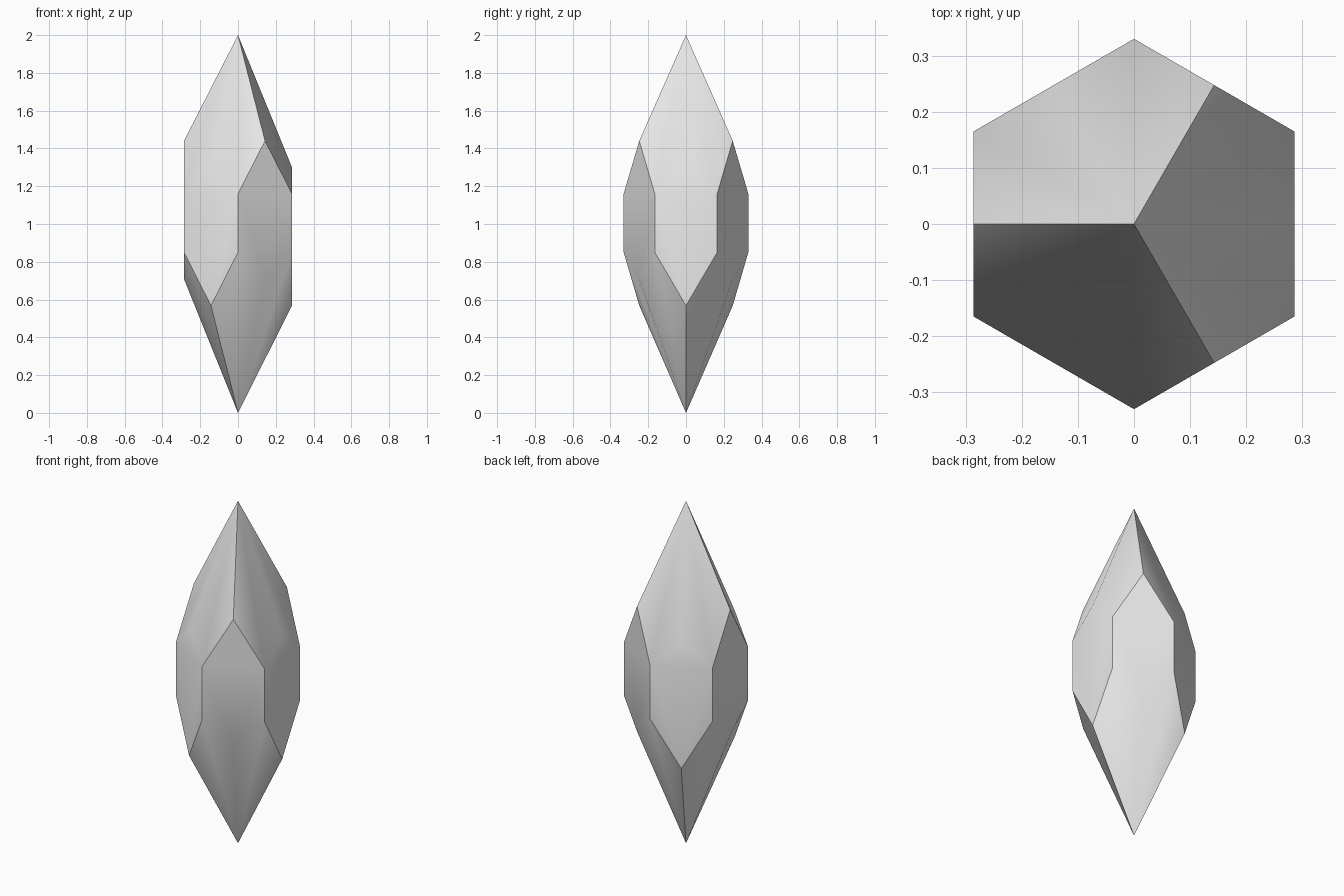
import bpy
import bmesh
from math import cos, sin, radians

default_cube = bpy.data.objects.get("Cube")
if default_cube:
    bpy.data.objects.remove(default_cube, do_unlink=True)

CORNER_RADIUS = 0.33
SIDE_RADIUS = CORNER_RADIUS * cos(radians(30))

# Plain grey stone
stone = bpy.data.materials.new("grey_stone")
stone.use_nodes = True
grey = (0.8, 0.8, 0.8, 1.0)
stone.diffuse_color = grey
stone.node_tree.nodes["Principled BSDF"].inputs["Base Color"].default_value = grey

bm = bmesh.new()


def ring_point(radius, angle, z):
    a = radians(angle)
    return bm.verts.new((radius * cos(a), radius * sin(a), z))


# Points: two tips, the six prism corners and the middle of each prism side
top_tip = bm.verts.new((0, 0, 2))
bottom_tip = bm.verts.new((0, 0, 0))
upper_corner, lower_corner, upper_mid, lower_mid = [], [], [], []
for i in range(6):
    # Every other side is raised, which twists the two points against each other
    rise = 0.14 if i % 2 else 0.0
    upper_mid.append(ring_point(SIDE_RADIUS, 60 * i, 1.3 + rise))
    lower_mid.append(ring_point(SIDE_RADIUS, 60 * i, 0.568 + rise))
    upper_corner.append(ring_point(CORNER_RADIUS, 60 * i + 30, 1.16))
    lower_corner.append(ring_point(CORNER_RADIUS, 60 * i + 30, 0.85))

# Facets: a six-sided girdle face and a kite above and below for each side
for i in range(6):
    j = (i + 1) % 6
    bm.faces.new((lower_corner[i - 1], lower_mid[i], lower_corner[i],
                  upper_corner[i], upper_mid[i], upper_corner[i - 1]))
    bm.faces.new((top_tip, upper_mid[i], upper_corner[i], upper_mid[j]))
    bm.faces.new((bottom_tip, lower_mid[j], lower_corner[i], lower_mid[i]))

bmesh.ops.recalc_face_normals(bm, faces=bm.faces)
mesh = bpy.data.meshes.new("crystal")
bm.to_mesh(mesh)
bm.free()
mesh.materials.append(stone)
crystal = bpy.data.objects.new("crystal", mesh)
bpy.context.collection.objects.link(crystal)

# Soft shading across shallow facets, crisp edges elsewhere
bpy.ops.object.select_all(action="DESELECT")
crystal.select_set(True)
bpy.context.view_layer.objects.active = crystal
bpy.ops.object.shade_smooth_by_angle(angle=radians(40))
